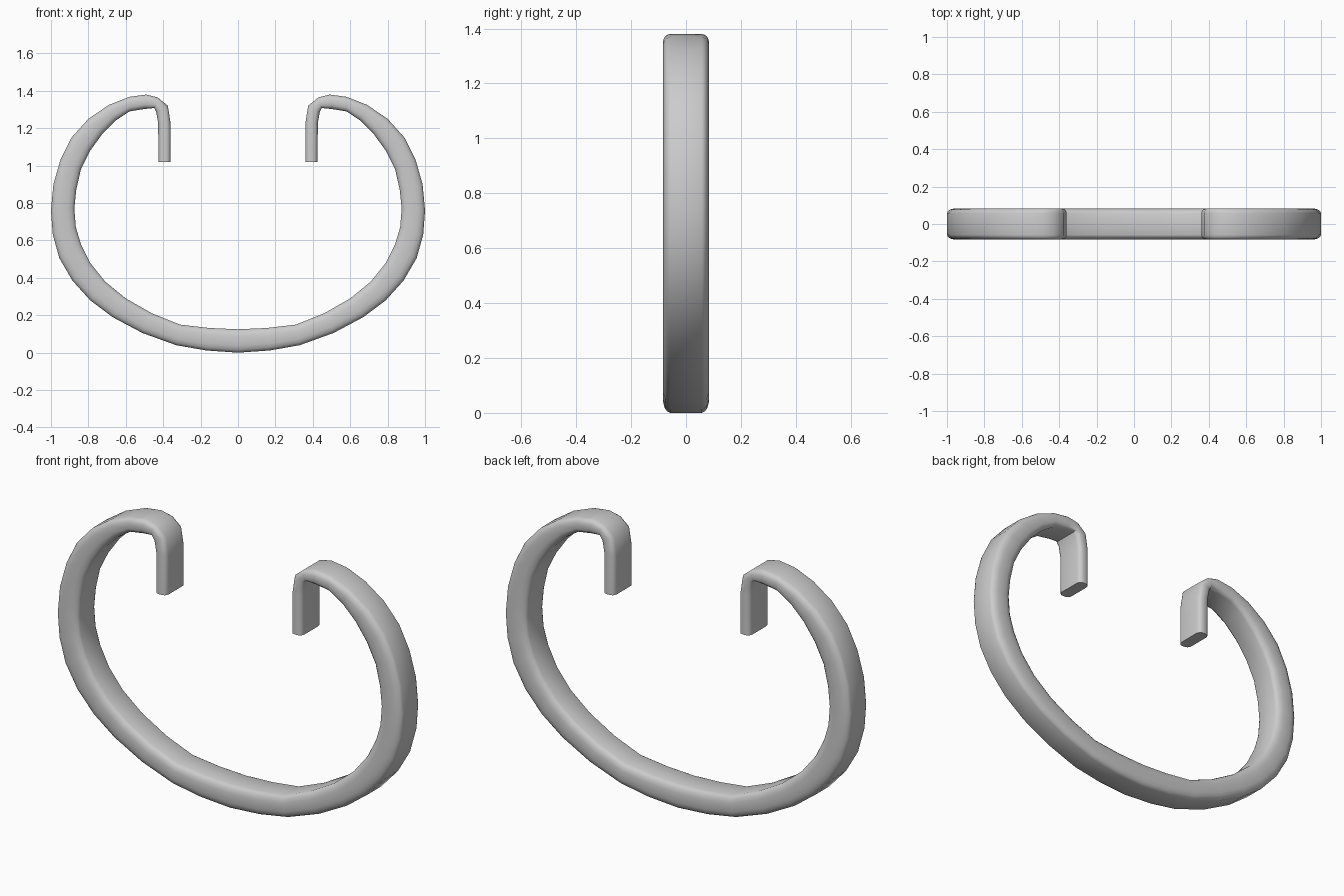
import bpy, bmesh

if "Cube" in bpy.data.objects:
    bpy.data.objects.remove(bpy.data.objects["Cube"])

# Right half of the band: outer edge (x, z) and inner edge (x, z) per station
stations = [
    (0, 0, 0, .125), (.17, .012, .155, .132), (.33, .04, .31, .15),
    (.51, .105, .46, .21), (.67, .19, .60, .29), (.79, .28, .71, .38),
    (.885, .385, .79, .48), (.955, .505, .84, .58), (.99, .63, .867, .67),
    (1, .76, .875, .77), (.987, .90, .865, .87), (.95, 1.03, .84, .98),
    (.89, 1.15, .79, 1.08), (.80, 1.25, .725, 1.17), (.69, 1.325, .655, 1.24),
    (.58, 1.368, .58, 1.29), (.49, 1.38, .50, 1.303), (.43, 1.365, .447, 1.308),
    (.375, 1.32, .437, 1.285), (.36, 1.225, .427, 1.23), (.36, 1.02, .425, 1.02)]

# Rounded cross-section: (fraction from outer to inner edge, half depth)
half = [(0, .058), (.04, .068), (.13, .077), (.3, .083)]
side = half + [(1 - t, y) for t, y in reversed(half)]
section = side + [(t, -y) for t, y in reversed(side)]

# Mirror the stations to make the full path from left tip to right tip
path = [(-a, b, -c, d) for a, b, c, d in reversed(stations[1:])] + stations

# Loft the section along the path and cap both tips
bm = bmesh.new()
rings = []
for ox, oz, ix, iz in path:
    rings.append([bm.verts.new((ox + (ix - ox) * t, y, oz + (iz - oz) * t))
                  for t, y in section])
n = len(section)
for a, b in zip(rings, rings[1:]):
    for i in range(n):
        j = (i + 1) % n
        bm.faces.new((a[i], a[j], b[j], b[i]))
bm.faces.new(rings[0])
bm.faces.new(rings[-1])
bmesh.ops.recalc_face_normals(bm, faces=bm.faces)

mesh = bpy.data.meshes.new("curved_band")
bm.to_mesh(mesh)
bm.free()
band = bpy.data.objects.new("curved_band", mesh)
bpy.context.collection.objects.link(band)
bpy.context.view_layer.objects.active = band
band.select_set(True)
bpy.ops.object.shade_smooth_by_angle(angle=0.9)
